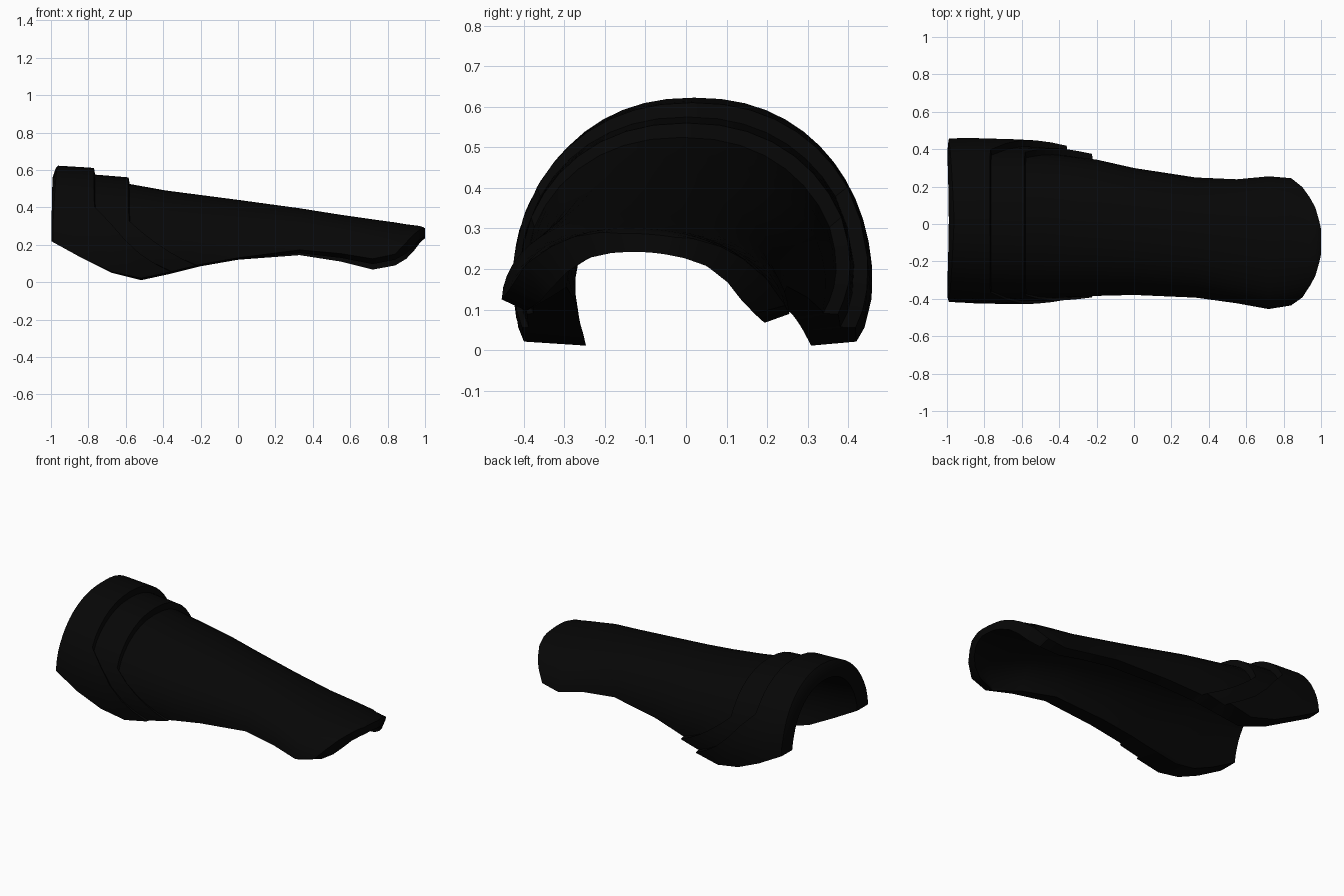
import bpy, math

cube = bpy.data.objects.get("Cube")
if cube:
    bpy.data.objects.remove(cube)

black = bpy.data.materials.new("matte_black")
black.use_nodes = True
black.diffuse_color = (0.002, 0.002, 0.002, 1)
bsdf = black.node_tree.nodes["Principled BSDF"]
bsdf.inputs["Base Color"].default_value = (0.002, 0.002, 0.002, 1)
bsdf.inputs["Roughness"].default_value = 0.7

# Arch profile along the arm: x, crest height, +y side, -y side,
# height of widest point, lower edge height,
# wall at the crest, +y and -y, drop of the inner lower edge
STATIONS = [
    (-1.0, .555, .39, -.39, .17, .22, .02, .03, .09, 0),
    (-.8, .543, .39, -.40, .17, .11, .03, .02, .10, 0),
    (-.57, .524, .38, -.40, .17, .01, .035, .02, .11, .01),
    (-.4, .492, .37, -.395, .17, .045, .04, .04, .11, .01),
    (-.2, .466, .345, -.385, .16, .095, .045, .07, .11, .01),
    (0, .44, .30, -.38, .15, .13, .05, .07, .105, .01),
    (.33, .395, .25, -.395, .14, .165, .05, .07, .10, .015),
    (.55, .36, .24, -.425, .12, .14, .05, .06, .09, .02),
    (.72, .335, .255, -.455, .10, .107, .05, .06, .06, .025),
    (.84, .318, .25, -.44, .09, .13, .05, .08, .08, .025),
    (.9, .308, .235, -.43, .09, .195, .05, .09, .09, .055),
    (.94, .303, .23, -.42, .085, .24, .05, .09, .09, .06),
    (.97, .299, .23, -.42, .085, .267, .05, .09, .09, .05),
    (.99, .293, .23, -.42, .085, .283, .05, .09, .09, .05),
    (1.0, .286, .23, -.42, .085, .283, .045, .09, .09, .045),
]
COLS = 24
STEP = .035


def profile(x):
    """Linear blend of the stations at x."""
    for a, b in zip(STATIONS, STATIONS[1:]):
        if x <= b[0]:
            t = max(0, (x - a[0]) / (b[0] - a[0]))
            return [p + (q - p) * t for p, q in zip(a, b)][1:]
    return STATIONS[-1][1:]


def point(x, v, grow, inner):
    """Point on the arch; v runs from -1 (+y edge) to 1 (-y edge)."""
    top, yr, yl, zs, zb, wall, wall_r, wall_l, drop = profile(x)
    if inner:
        top, yr, yl, zb = top - wall, yr - wall_r, yl + wall_l, zb - drop
    else:
        top, yr, yl = top + grow, yr + grow, yl - .4 * grow
    ry, rz, yc = (yr - yl) / 2, top - zs, (yr + yl) / 2
    edge = math.asin(max(-1, min(1, (zb - zs) / rz)))
    ang = math.pi / 2 + v * (math.pi / 2 - edge)
    c = math.cos(ang)
    side = math.copysign(abs(c) ** .9, c) * ry
    # The wrist end rolls slightly towards +y
    roll = .07 * max(0, x) * side
    return (x, yc + side, zs + rz * math.sin(ang) - roll)


def swept(crest, foot):
    """Line square over the crest that sweeps forward low down."""
    return lambda v: crest + (foot - crest) * max(0, (abs(v) - .58) / .42)


def leaning(crest):
    """Elbow rim that leans back towards its lower corners."""
    return lambda v: crest - (1 + crest) * min(1, abs(v) * 1.2) * .7


def span(start, end, count, grow):
    """Rows evenly spaced between two lines, all raised by grow."""
    return [(lambda v, t=i / count: start(v) + (end(v) - start(v)) * t, grow)
            for i in range(count + 1)]


# Elbow rim, two stepped layers, then the plain sleeve to the wrist
upper, lower = swept(-.77, -.36), swept(-.585, -.225)
rows = [(leaning(-.99), .01), (leaning(-.974), STEP * 1.6)]
rows += span(leaning(-.962), upper, 4, 2 * STEP)
rows += span(lambda v: upper(v) + .006, lower, 4, STEP)
rows += span(lambda v: lower(v) + .006, lambda v: -.2, 4, 0)
rows += [(lambda v, x=s[0]: x, 0) for s in STATIONS if s[0] > -.2]

verts, faces = [], []
m, size = COLS + 1, len(rows) * (COLS + 1)
for inner in (False, True):
    for line, grow in rows:
        for j in range(m):
            v = 2 * j / COLS - 1
            verts.append(point(line(v), v, grow, inner))
for i in range(len(rows) - 1):
    for j in range(COLS):
        k = i * m + j
        faces.append((k, k + 1, k + m + 1, k + m))
        faces.append(tuple(size + q for q in (k + m, k + m + 1, k + 1, k)))

# Rim faces join the outer and inner skins
loop = list(range(m)) + [i * m + m - 1 for i in range(1, len(rows))]
loop += list(range(size - 2, size - m - 1, -1))
loop += [i * m for i in range(len(rows) - 2, 0, -1)]
for a, b in zip(loop, loop[1:] + loop[:1]):
    faces.append((b, a, a + size, b + size))

mesh = bpy.data.meshes.new("forearm_guard")
mesh.from_pydata(verts, [], faces)
mesh.update()
mesh.materials.append(black)
guard = bpy.data.objects.new("forearm_guard", mesh)
bpy.context.collection.objects.link(guard)
bpy.ops.object.select_all(action='DESELECT')
guard.select_set(True)
bpy.context.view_layer.objects.active = guard
bpy.ops.object.mode_set(mode='EDIT')
bpy.ops.mesh.select_all(action='SELECT')
bpy.ops.mesh.normals_make_consistent(inside=False)
bpy.ops.object.mode_set(mode='OBJECT')
bpy.ops.object.shade_smooth_by_angle(angle=math.radians(35))
